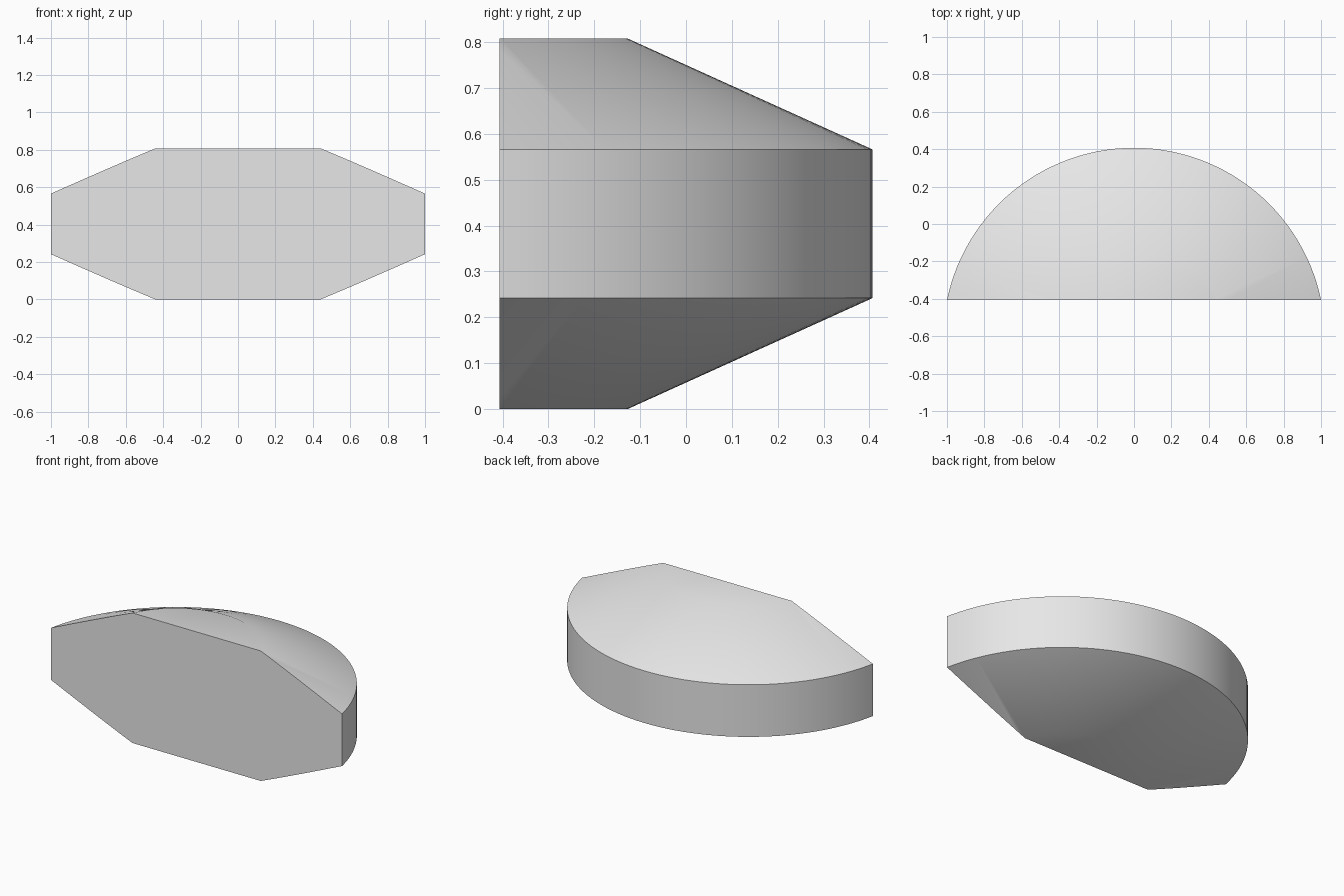
import bpy
import bmesh
import math

if "Cube" in bpy.data.objects:
    bpy.data.objects.remove(bpy.data.objects["Cube"])

SEGMENTS = 128
CENTRE_Y = -0.614      # axis of revolution
CUT_Y = -0.407         # flat front plane
PROFILE = [(0.487, 0.0), (1.0213, 0.242), (1.0213, 0.566), (0.487, 0.808)]

bm = bmesh.new()

# Rings of the bevelled disc
rings = []
for r, z in PROFILE:
    ring = []
    for i in range(SEGMENTS):
        a = 2 * math.pi * i / SEGMENTS
        ring.append(bm.verts.new((r * math.cos(a), CENTRE_Y + r * math.sin(a), z)))
    rings.append(ring)

# Sloped and upright walls
for low, high in zip(rings, rings[1:]):
    for i in range(SEGMENTS):
        j = (i + 1) % SEGMENTS
        bm.faces.new((low[i], low[j], high[j], high[i]))

# Flat top and bottom
bm.faces.new(rings[-1])
bm.faces.new(rings[0][::-1])

# Slice off the front part and close the flat front face
cut = bmesh.ops.bisect_plane(
    bm, geom=bm.verts[:] + bm.edges[:] + bm.faces[:], dist=1e-5,
    plane_co=(0, CUT_Y, 0), plane_no=(0, -1, 0), clear_outer=True)
edges = [e for e in cut["geom_cut"] if isinstance(e, bmesh.types.BMEdge)]
bmesh.ops.holes_fill(bm, edges=edges, sides=0)
bmesh.ops.recalc_face_normals(bm, faces=bm.faces[:])

mesh = bpy.data.meshes.new("half_disc")
bm.to_mesh(mesh)
bm.free()

# Single grey finish
grey = bpy.data.materials.new("light grey")
grey.diffuse_color = (0.8, 0.8, 0.8, 1.0)
grey.use_nodes = True
grey.node_tree.nodes["Principled BSDF"].inputs["Base Color"].default_value = grey.diffuse_color
mesh.materials.append(grey)

body = bpy.data.objects.new("half_disc", mesh)
bpy.context.collection.objects.link(body)
bpy.context.view_layer.objects.active = body
body.select_set(True)
bpy.ops.object.shade_smooth_by_angle(angle=math.radians(30))
